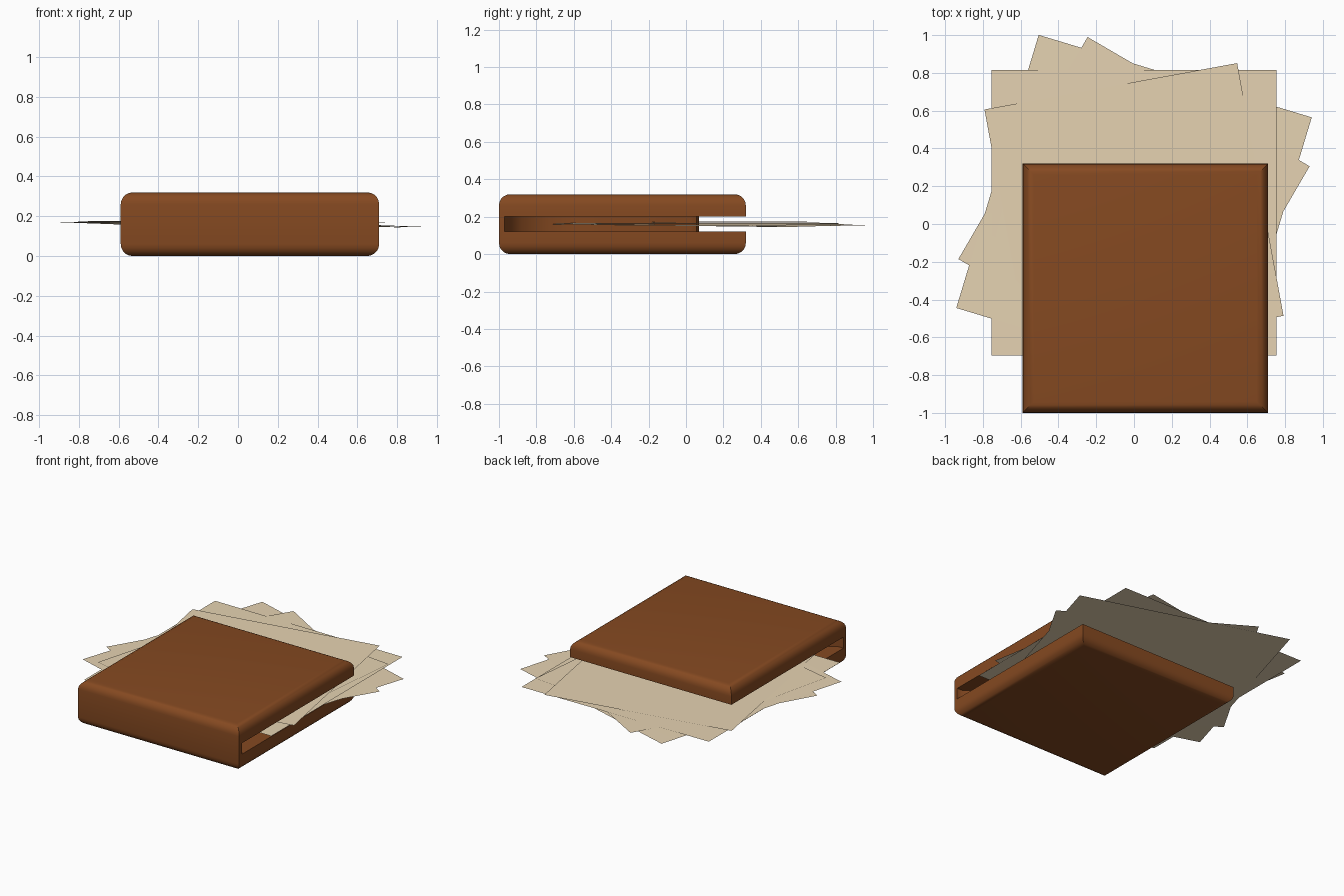
import bpy, bmesh
from math import radians
from mathutils import Matrix

if "Cube" in bpy.data.objects:
    bpy.data.objects.remove(bpy.data.objects["Cube"])


def material(name, rgb):
    m = bpy.data.materials.new(name)
    m.diffuse_color = (*rgb, 1)
    m.use_nodes = True
    m.node_tree.nodes["Principled BSDF"].inputs["Base Color"].default_value = m.diffuse_color
    return m


def add_object(name, bm, mat=None):
    mesh = bpy.data.meshes.new(name)
    bmesh.ops.recalc_face_normals(bm, faces=bm.faces)
    bm.to_mesh(mesh)
    bm.free()
    ob = bpy.data.objects.new(name, mesh)
    bpy.context.collection.objects.link(ob)
    if mat:
        mesh.materials.append(mat)
    return ob


wood = material("wood", (0.235, 0.067, 0.015))
paper = material("paper", (0.79, 0.65, 0.445))

# Wooden holder: block with rounded top and bottom rims
CX, CY, CZ = 0.06, -0.34, 0.16
bm = bmesh.new()
bmesh.ops.create_cube(bm, size=1, matrix=Matrix.Translation((CX, CY, CZ))
                      @ Matrix.Diagonal((1.30, 1.32, 0.32, 1)))
rims = [e for e in bm.edges if abs(e.verts[0].co.z - e.verts[1].co.z) < 1e-4]
bmesh.ops.bevel(bm, geom=rims, offset=0.06, segments=5, profile=0.5, affect='EDGES')
holder = add_object("holder", bm, wood)

# Slot around the inner spacer, open at the back and both sides
half = [(0.80, -0.97), (0.61, -0.97), (0.48, -0.88), (0.42, -0.74),
        (0.40, -0.60), (0.40, 0.02), (0.385, 0.055), (0.35, 0.07)]
outline = ([(CX + x, y) for x, y in half]
           + [(CX - x, y) for x, y in reversed(half)]
           + [(CX - 0.80, 0.5), (CX + 0.80, 0.5)])
bm = bmesh.new()
face = bm.faces.new([bm.verts.new((x, y, 0.122)) for x, y in outline])
ext = bmesh.ops.extrude_face_region(bm, geom=[face])
bmesh.ops.translate(bm, vec=(0, 0, 0.08),
                    verts=[v for v in ext["geom"] if isinstance(v, bmesh.types.BMVert)])
cutter = add_object("slot_cutter", bm)
cutter.hide_render = True

cut = holder.modifiers.new("slot", 'BOOLEAN')
cut.operation = 'DIFFERENCE'
cut.solver = 'EXACT'
cut.object = cutter
bpy.context.view_layer.objects.active = holder
holder.select_set(True)
bpy.ops.object.modifier_apply(modifier=cut.name)
bpy.data.objects.remove(cutter, do_unlink=True)
bpy.ops.object.shade_smooth_by_angle(angle=radians(35))

# Loose stack of square napkins, fanned about a common centre:
# side, turn, height, tilt about x, tilt about y
sheets = [(1.51, -16.8, 0.159, -0.5, 0.5),
          (1.36, -30.2, 0.159, 0.0, 0.5),
          (1.36, -14.3, 0.160, -0.5, 0.8),
          (1.51, 0.0, 0.164, 0.0, 0.2),
          (1.36, -6.3, 0.167, 0.1, 0.1),
          (1.36, 10.4, 0.172, 0.2, 0.1)]
for i, (side, turn, z, tx, ty) in enumerate(sheets, 1):
    bm = bmesh.new()
    bmesh.ops.create_grid(bm, x_segments=1, y_segments=1, size=side / 2)
    bm.transform(Matrix.Translation((0, 0.06, z))
                 @ Matrix.Rotation(radians(tx), 4, 'X')
                 @ Matrix.Rotation(radians(ty), 4, 'Y')
                 @ Matrix.Rotation(radians(turn), 4, 'Z'))
    add_object(f"napkin_{i}", bm, paper)
